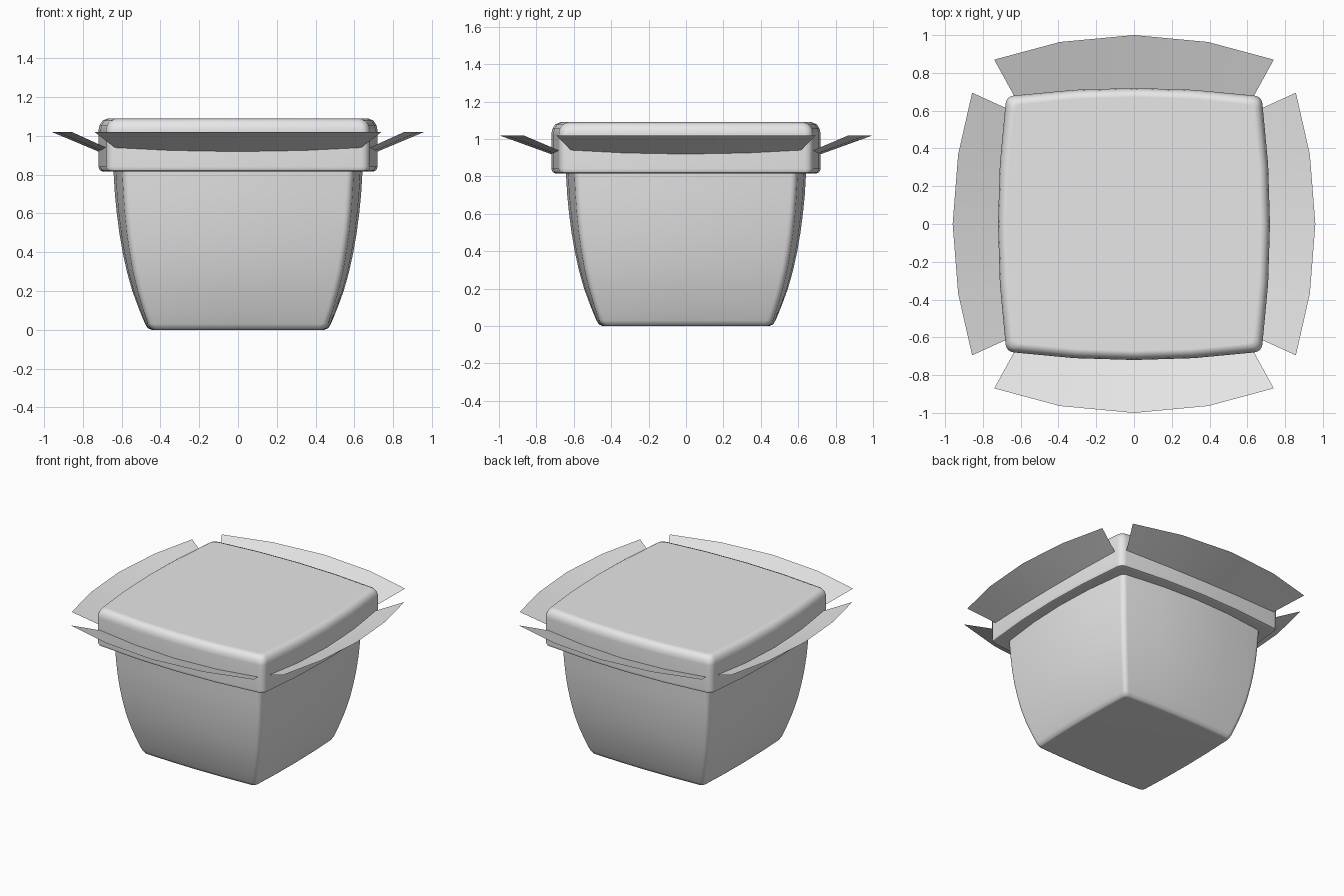
import bpy, bmesh, math
from mathutils import Vector, Matrix

if "Cube" in bpy.data.objects:
    bpy.data.objects.remove(bpy.data.objects["Cube"])

grey = bpy.data.materials.new("plain_grey")
grey.diffuse_color = (0.8, 0.8, 0.8, 1)
grey.use_nodes = True
grey.node_tree.nodes["Principled BSDF"].inputs["Base Color"].default_value = grey.diffuse_color


def ring(w, bulge, r):
    """Square outline with bowed sides and small rounded corners."""
    c = w - bulge
    e = c - r
    bow = lambda t: w - bulge * (t / c) ** 2
    side = [Vector((bow(t), t)) for t in (-e, -e / 2, 0, e / 2, e)]
    a, b, k = side[-1], Vector((e, bow(e))), Vector((c, c))
    corner = [a * (1 - t) ** 2 + k * 2 * t * (1 - t) + b * t * t
              for t in (0.25, 0.5, 0.75)]
    pts = []
    for i in range(4):
        rot = Matrix.Rotation(i * math.pi / 2, 2)
        pts += [rot @ p for p in side + corner]
    return pts


def finish(name, bm, smooth=True):
    me = bpy.data.meshes.new(name)
    bm.to_mesh(me)
    bm.free()
    ob = bpy.data.objects.new(name, me)
    bpy.context.collection.objects.link(ob)
    me.materials.append(grey)
    if smooth:
        bpy.ops.object.select_all(action='DESELECT')
        ob.select_set(True)
        bpy.context.view_layer.objects.active = ob
        bpy.ops.object.shade_smooth_by_angle(angle=math.radians(40))
        ob.modifiers.new("even_shading", 'WEIGHTED_NORMAL').keep_sharp = True
    return ob


def loft(name, levels):
    """Closed shell through outlines given as (z, half width, bulge, corner)."""
    bm = bmesh.new()
    rows = [[bm.verts.new((p.x, p.y, z)) for p in ring(w, b, r)]
            for z, w, b, r in levels]
    n = len(rows[0])
    for lo, hi in zip(rows, rows[1:]):
        for i in range(n):
            j = (i + 1) % n
            bm.faces.new((lo[i], lo[j], hi[j], hi[i]))
    bm.faces.new(rows[0][::-1])
    bm.faces.new(rows[-1])
    return finish(name, bm)


# tapered tub
loft("tub", [(0, 0.445, 0.012, 0.03), (0.008, 0.465, 0.014, 0.03),
             (0.03, 0.479, 0.016, 0.03), (0.1, 0.508, 0.022, 0.03),
             (0.2, 0.545, 0.03, 0.03), (0.3, 0.573, 0.035, 0.03),
             (0.4, 0.595, 0.04, 0.03), (0.5, 0.612, 0.043, 0.03),
             (0.6, 0.625, 0.046, 0.03), (0.7, 0.635, 0.049, 0.03),
             (0.85, 0.644, 0.05, 0.03)])

# lid with rounded rim
loft("lid", [(0.815, 0.695, 0.043, 0.03), (0.822, 0.712, 0.044, 0.035),
             (0.84, 0.72, 0.045, 0.04), (1.025, 0.72, 0.045, 0.04),
             (1.055, 0.714, 0.045, 0.04), (1.078, 0.699, 0.044, 0.035),
             (1.09, 0.672, 0.043, 0.03)])


def flap(name, angle, outer, outer_half, inner_half, outer_drop):
    """Thin locking flap rising outward from the lid side."""
    bm = bmesh.new()
    rot = Matrix.Rotation(angle, 4, 'Z')
    rows = []
    for s in (-1, -0.53, 0, 0.53, 1):
        near = Vector((0.71 - 0.04 * s * s, s * inner_half, 0.915 + 0.02 * s * s))
        far = Vector((outer - outer_drop * s * s, s * outer_half, 1.02))
        rows.append([bm.verts.new(rot @ v) for v in (near, far)])
    for a, b in zip(rows, rows[1:]):
        bm.faces.new((a[0], a[1], b[1], b[0]))
    return finish(name, bm)


# four locking flaps
for i, name in enumerate(("right_flap", "back_flap", "left_flap", "front_flap")):
    dims = (1.0, 0.74, 0.63, 0.13) if i % 2 else (0.96, 0.695, 0.61, 0.103)
    flap(name, i * math.pi / 2, *dims)
